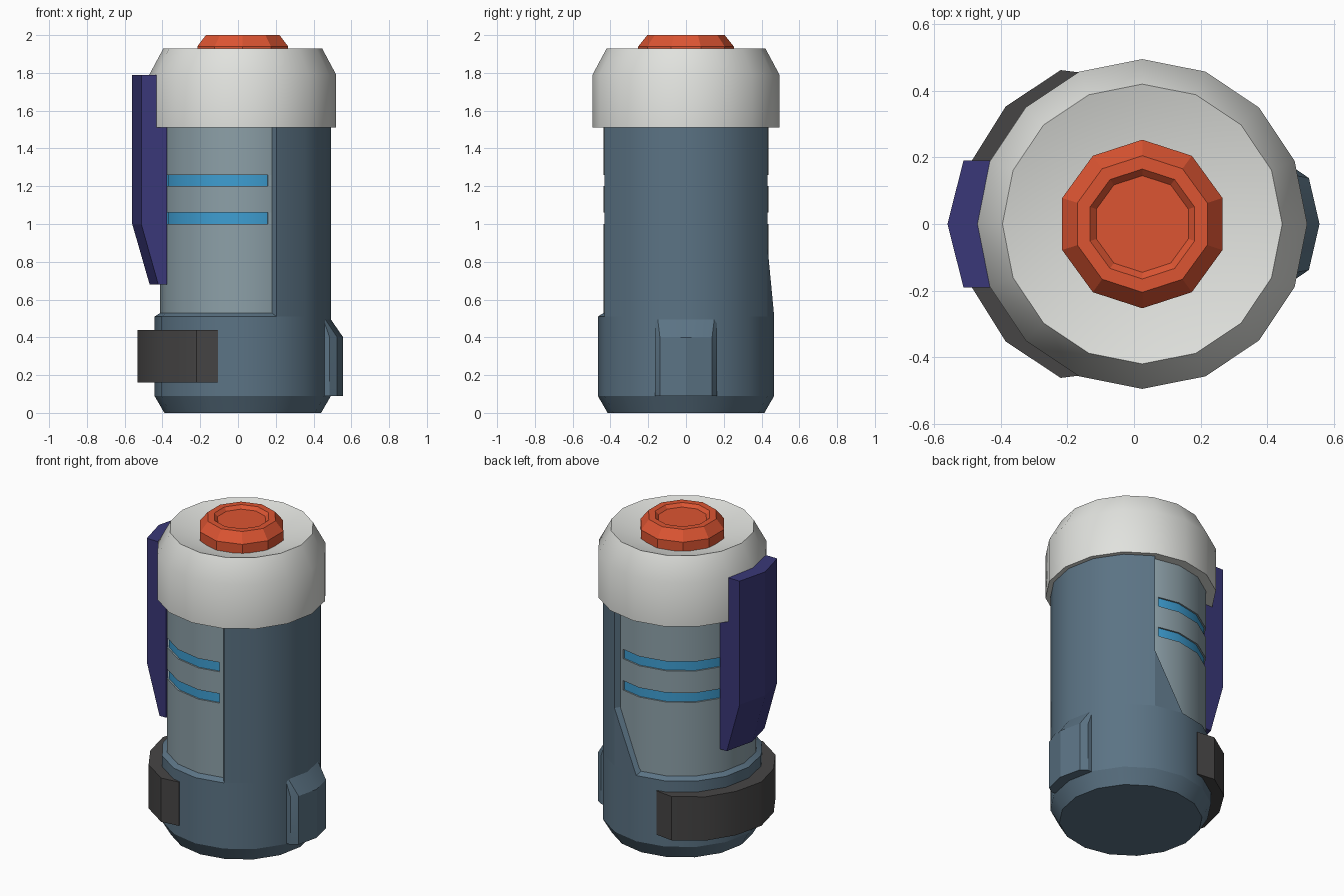
import bpy, bmesh, math

if "Cube" in bpy.data.objects:
    bpy.data.objects.remove(bpy.data.objects["Cube"])

CX = 0.025      # axis of the round parts
STEP = 22.5     # sixteen-sided rounds


def material(name, rgb):
    m = bpy.data.materials.new(name)
    m.diffuse_color = (*rgb, 1.0)
    m.use_nodes = True
    m.node_tree.nodes["Principled BSDF"].inputs["Base Color"].default_value = m.diffuse_color
    return m


SLATE = material("slate_blue", (0.105, 0.172, 0.232))
PANEL = material("pale_grey_blue", (0.265, 0.352, 0.392))
WHITE = material("off_white", (0.75, 0.76, 0.73))
ORANGE = material("orange_red", (0.716, 0.09, 0.032))
INDIGO = material("indigo", (0.042, 0.039, 0.188))
SKY = material("sky_blue", (0.048, 0.342, 0.645))
CHARCOAL = material("charcoal", (0.062, 0.06, 0.06))


def loft(name, rings, mats, angle=25, rule=None):
    """Skin a stack of equal-length closed rings and cap both ends."""
    bm = bmesh.new()
    rows = [[bm.verts.new(p) for p in ring] for ring in rings]
    n = len(rows[0])
    for a, b in zip(rows, rows[1:]):
        for i in range(n):
            j = (i + 1) % n
            bm.faces.new((a[i], a[j], b[j], b[i]))
    bm.faces.new(rows[0])
    bm.faces.new(rows[-1])
    bmesh.ops.recalc_face_normals(bm, faces=bm.faces)
    if rule:
        for f in bm.faces:
            f.material_index = rule(f)
    me = bpy.data.meshes.new(name)
    bm.to_mesh(me)
    bm.free()
    for m in mats:
        me.materials.append(m)
    ob = bpy.data.objects.new(name, me)
    bpy.context.collection.objects.link(ob)
    bpy.ops.object.select_all(action='DESELECT')
    ob.select_set(True)
    bpy.context.view_layer.objects.active = ob
    bpy.ops.object.shade_smooth_by_angle(angle=math.radians(angle))
    return ob


def polar(r, deg, z):
    a = math.radians(deg)
    return (CX + r * math.cos(a), r * math.sin(a), z)


def on_side(r, deg, z):
    """Point on the flat side of the sixteen-sided round at any angle."""
    k = math.cos(math.radians(STEP / 2)) / math.cos(math.radians(deg % STEP - STEP / 2))
    return polar(r * k, deg, z)


def lathe(name, profile, sides, start, mats, angle=25, rule=None):
    rings = [[polar(r, start + 360 * i / sides, z) for i in range(sides)]
             for r, z in profile]
    return loft(name, rings, mats, angle, rule)


def stack(name, outlines, mats, angle=25):
    """Loft through (z, [(x, y), ...]) outlines."""
    return loft(name, [[(x, y, z) for x, y in pts] for z, pts in outlines], mats, angle)


def both(half):
    """Complete an outline mirrored in y; the last point lies on y = 0."""
    return half + [(x, -y) for x, y in reversed(half[:-1])]


# Lower body with chamfered foot and sloped ledge
lathe("lower_body", [(0.415, 0), (0.467, 0.09), (0.467, 0.51), (0.435, 0.53)],
      16, 0, [SLATE])

# Recessed panel core with two blue grooves
R, G = 0.437, 0.427
core = [(R, 0.5)]
for z0, z1 in ((1.0, 1.06), (1.2, 1.26)):
    core += [(R, z0), (G, z0), (G, z1), (R, z1)]
core.append((R, 1.6))


def groove(f):
    c = f.calc_center_median()
    return int(abs(f.normal.z) < 0.5 and (1.0 < c.z < 1.06 or 1.2 < c.z < 1.26))


lathe("recessed_panel", core, 16, 0, [PANEL, SKY], rule=groove)

# Blocks that close the groove ends next to the shell
for s, side in ((1, "back"), (-1, "front")):
    for z0, z1, level in ((1.0, 1.06, "lower"), (1.2, 1.26, "upper")):
        loft(f"groove_end_{side}_{level}",
             [[on_side(R, s * 62, z), on_side(R, s * 67.5, z),
               on_side(R, s * 72, z), on_side(0.41, s * 72, z),
               on_side(0.41, s * 62, z)] for z in (z0, z1)], [PANEL])

# Raised shell on the right half
shell_angles = [STEP * i for i in range(-3, 4)]
loft("outer_shell",
     [[on_side(0.43, -69.5, z)] + [polar(0.467, a, z) for a in shell_angles]
      + [on_side(0.43, 69.5, z)] for z in (0.51, 1.6)], [SLATE])

# Slanted corner where the shell meets the ledge at the back
loft("shell_corner",
     [[polar(0.467, 90, 0.51), polar(0.467, 67.5, 0.51), polar(0.467, 67.5, 0.88)],
      [polar(0.43, 92, 0.53), polar(0.43, 67.5, 0.51), polar(0.43, 68.5, 0.9)]], [SLATE])

# Rib at the lower right
rib = both([(0.40, 0.165), (0.485, 0.165), (0.525, 0.138), (0.557, 0)])
rib_top = both([(0.38, 0.165), (0.450, 0.165), (0.459, 0.15), (0.488, 0)])
stack("side_rib", [(0.09, rib), (0.40, rib), (0.50, rib_top)], [SLATE])

# Dark clamp around the lower left
clamp = both([(-0.105, 0.448), (-0.22, 0.462), (-0.385, 0.353), (-0.487, 0.19), (-0.533, 0)])
stack("lower_clamp", [(0.16, clamp), (0.44, clamp)], [CHARCOAL])

# Indigo spine on the left
spine = both([(-0.375, 0.19), (-0.512, 0.19), (-0.56, 0)])
spine_tip = both([(-0.375, 0.19), (-0.422, 0.19), (-0.468, 0)])
stack("side_spine", [(0.68, spine_tip), (1.0, spine), (1.79, spine)], [INDIGO], 15)

# White cap with a dished top
lathe("cap", [(0.495, 1.51), (0.495, 1.79), (0.42, 1.93), (0.23, 1.875)],
      16, 0, [WHITE], 30)

# Orange button with a shallow recess
lathe("button", [(0.253, 1.86), (0.253, 1.94), (0.205, 2.0), (0.165, 2.0),
                 (0.145, 1.98)], 10, 90, [ORANGE])
